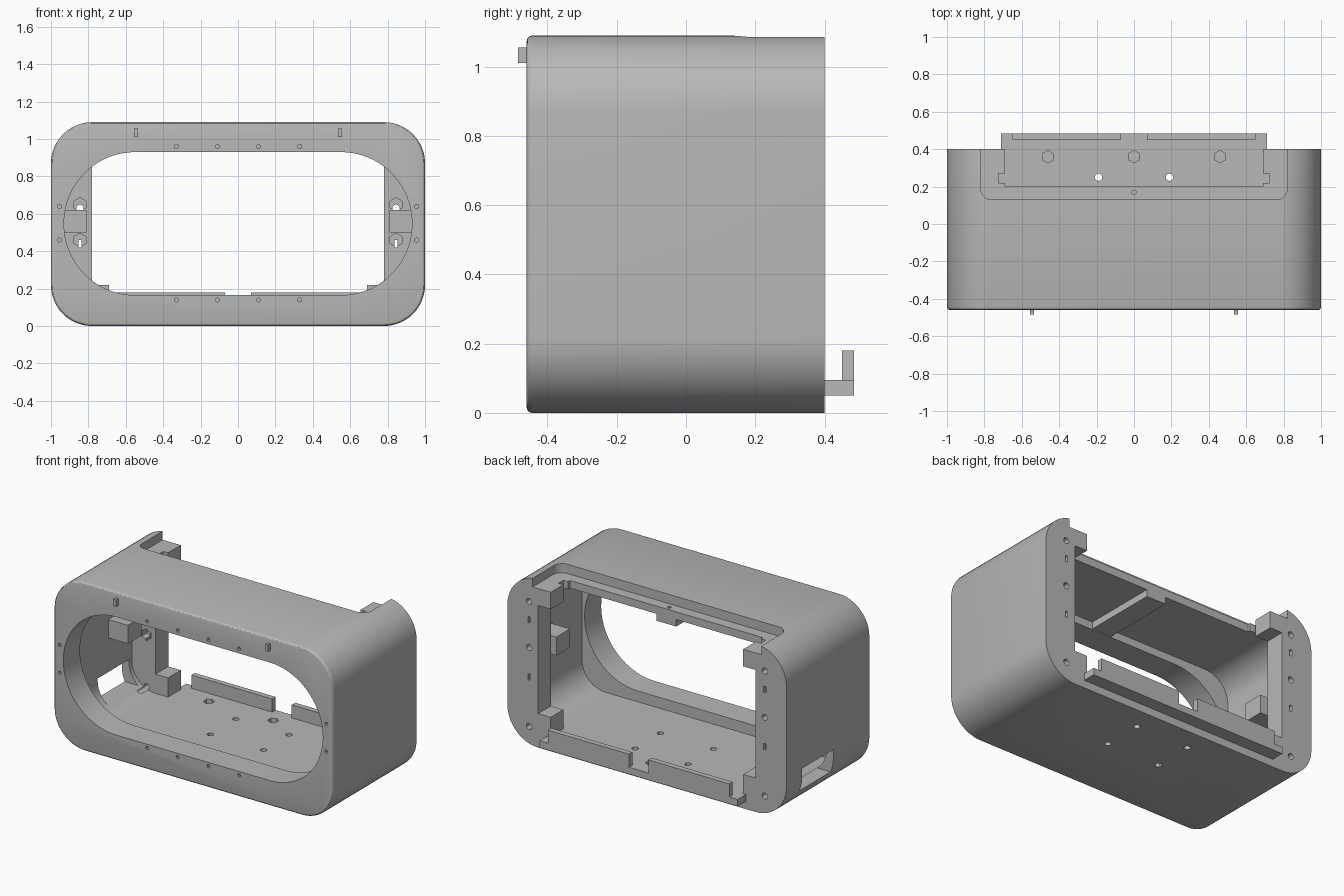
import bpy, bmesh, math
from mathutils import Matrix

cube = bpy.data.objects.get("Cube")
if cube:
    bpy.data.objects.remove(cube)

grey = bpy.data.materials.new("plain_grey")
grey.use_nodes = True
COLOUR = (0.48, 0.48, 0.48, 1)
grey.diffuse_color = COLOUR
grey.node_tree.nodes["Principled BSDF"].inputs["Base Color"].default_value = COLOUR


def finish(name, bm):
    bmesh.ops.recalc_face_normals(bm, faces=bm.faces)
    mesh = bpy.data.meshes.new(name)
    bm.to_mesh(mesh)
    bm.free()
    mesh.materials.append(grey)
    ob = bpy.data.objects.new(name, mesh)
    bpy.context.scene.collection.objects.link(ob)
    return ob


def add_box(bm, x, y, z):
    """Add a box from (min, max) ranges."""
    size = [b - a for a, b in (x, y, z)]
    mid = [(a + b) / 2 for a, b in (x, y, z)]
    bmesh.ops.create_cube(bm, size=1, matrix=Matrix.Translation(mid) @ Matrix.Diagonal((*size, 1)))


def boxes(name, *ranges):
    bm = bmesh.new()
    for r in ranges:
        add_box(bm, *r)
    return finish(name, bm)


def both(x, y, z):
    """The same box on the left and right."""
    return (x, y, z), ((-x[1], -x[0]), y, z)


def add_hole(bm, pos, radius, depth, sides, axis):
    turn = Matrix.Rotation(math.pi / 2, 4, "X") if axis == "Y" else Matrix()
    bmesh.ops.create_cone(bm, cap_ends=True, segments=sides, radius1=radius, radius2=radius,
                          depth=depth, matrix=Matrix.Translation(pos) @ turn)


def rounded(name, u, v, w, radius, axis="Y", steps=12):
    """Rounded rectangle in (x, z) pushed along y, or in (x, y) pushed along z."""
    bm = bmesh.new()
    centres = ((u[1] - radius, v[1] - radius), (u[0] + radius, v[1] - radius),
               (u[0] + radius, v[0] + radius), (u[1] - radius, v[0] + radius))
    verts = []
    for i, (cx, cy) in enumerate(centres):
        for k in range(steps + 1):
            a = math.pi / 2 * (i + k / steps)
            p, q = cx + radius * math.cos(a), cy + radius * math.sin(a)
            verts.append(bm.verts.new((p, w[0], q) if axis == "Y" else (p, q, w[0])))
    face = bm.faces.new(verts)
    out = bmesh.ops.extrude_face_region(bm, geom=[face])["geom"]
    d = w[1] - w[0]
    bmesh.ops.translate(bm, verts=[e for e in out if isinstance(e, bmesh.types.BMVert)],
                        vec=(0, d, 0) if axis == "Y" else (0, 0, d))
    return finish(name, bm)


def bake(ob):
    old = ob.data
    graph = bpy.context.evaluated_depsgraph_get()
    ob.data = bpy.data.meshes.new_from_object(ob.evaluated_get(graph))
    ob.modifiers.clear()
    bpy.data.meshes.remove(old)


def combine(ob, other, operation="DIFFERENCE"):
    mod = ob.modifiers.new("cut", "BOOLEAN")
    mod.object, mod.operation, mod.solver = other, operation, "EXACT"
    bake(ob)
    bpy.data.objects.remove(other)


# Outer body with a softened front rim
shell = rounded("shell", (-1, 1), (0, 1.09), (-0.46, 0.4), 0.22)
bm = bmesh.new()
bm.from_mesh(shell.data)
rim = [e for e in bm.edges if all(v.co.y < -0.45 for v in e.verts)]
bmesh.ops.bevel(bm, geom=rim, offset=0.016, segments=3, profile=0.5, affect="EDGES")
bm.to_mesh(shell.data)
bm.free()

# Front window, cavity and back opening
combine(shell, rounded("window_cutter", (-0.93, 0.93), (0.165, 0.93), (-0.6, -0.2), 0.38, steps=20))
combine(shell, rounded("cavity_cutter", (-0.95, 0.95), (0.095, 0.98), (-0.29, 0.27), 0.17))
combine(shell, boxes("back_cutter", ((-0.78, 0.78), (0.2, 0.6), (0.22, 0.92))))
combine(shell, boxes("corner_block_cutter", ((-0.69, 0.69), (0.2, 0.6), (0.095, 1.2))))

# Stepped notch in the roof
combine(shell, rounded("roof_step_cutter", (-0.82, 0.82), (0.13, 0.7), (1.03, 1.2), 0.06, "Z", 6))
combine(shell, boxes("roof_notch_cutter", ((-0.725, 0.725), (0.22, 0.27), (0.9, 1.2))))

# Port through the right wall
combine(shell, boxes("port_cutter", ((-1.2, -0.88), (-0.08, 0.24), (0.13, 0.28))))

# Ceiling rib
combine(shell, boxes("ceiling_rib", ((-0.07, 0.07), (-0.35, 0.2), (0.935, 1.0))), "UNION")

# Screw holes, nut pockets, slots and pin holes
bm = bmesh.new()
for s in (-1, 1):
    for z in (0.12, 0.63, 0.93):
        add_hole(bm, (s * 0.845, 0.35, z), 0.02, 0.3, 12, "Y")
    for z in (0.44, 0.81):
        add_box(bm, (s * 0.845 - 0.008, s * 0.845 + 0.008), (0.2, 0.5), (z - 0.02, z + 0.02))
    for z in (0.46, 0.64):
        add_hole(bm, (s * 0.955, -0.46, z), 0.011, 0.08, 8, "Y")
    for x in (0.11, 0.33):
        for z in (0.14, 0.96):
            add_hole(bm, (s * x, -0.46, z), 0.011, 0.08, 8, "Y")
    for y in (-0.01, 0.25):
        add_hole(bm, (s * 0.19, y, 0.05), 0.02, 0.3, 12, "Z")
    add_hole(bm, (s * 0.46, 0.36, 0.1), 0.033, 0.1, 6, "Z")
add_hole(bm, (0, 0.36, 0.1), 0.033, 0.1, 6, "Z")
add_hole(bm, (0, 0.17, 1.02), 0.012, 0.12, 8, "Z")
combine(shell, finish("hole_cutter", bm))

bm = bmesh.new()
for s in (-1, 1):
    for z in (0.46, 0.65):
        add_hole(bm, (s * 0.845, 0.27, z), 0.036, 0.1, 6, "Y")
combine(shell, finish("nut_cutter", bm))

bpy.ops.object.select_all(action="DESELECT")
shell.select_set(True)
bpy.context.view_layer.objects.active = shell
bpy.ops.object.shade_smooth_by_angle(angle=math.radians(30))

# Back tongue with its two upright lips
boxes("tongue", ((-0.71, 0.71), (0.4, 0.485), (0.05, 0.095)))
boxes("tongue_lips", *both((0.07, 0.65), (0.45, 0.485), (0.095, 0.18)))

# Inner side bosses and front pegs
boxes("side_bosses", *both((0.81, 0.955), (0.03, 0.17), (0.5, 0.62)))
boxes("front_pegs", *both((0.535, 0.555), (-0.485, -0.455), (1.01, 1.055)))
